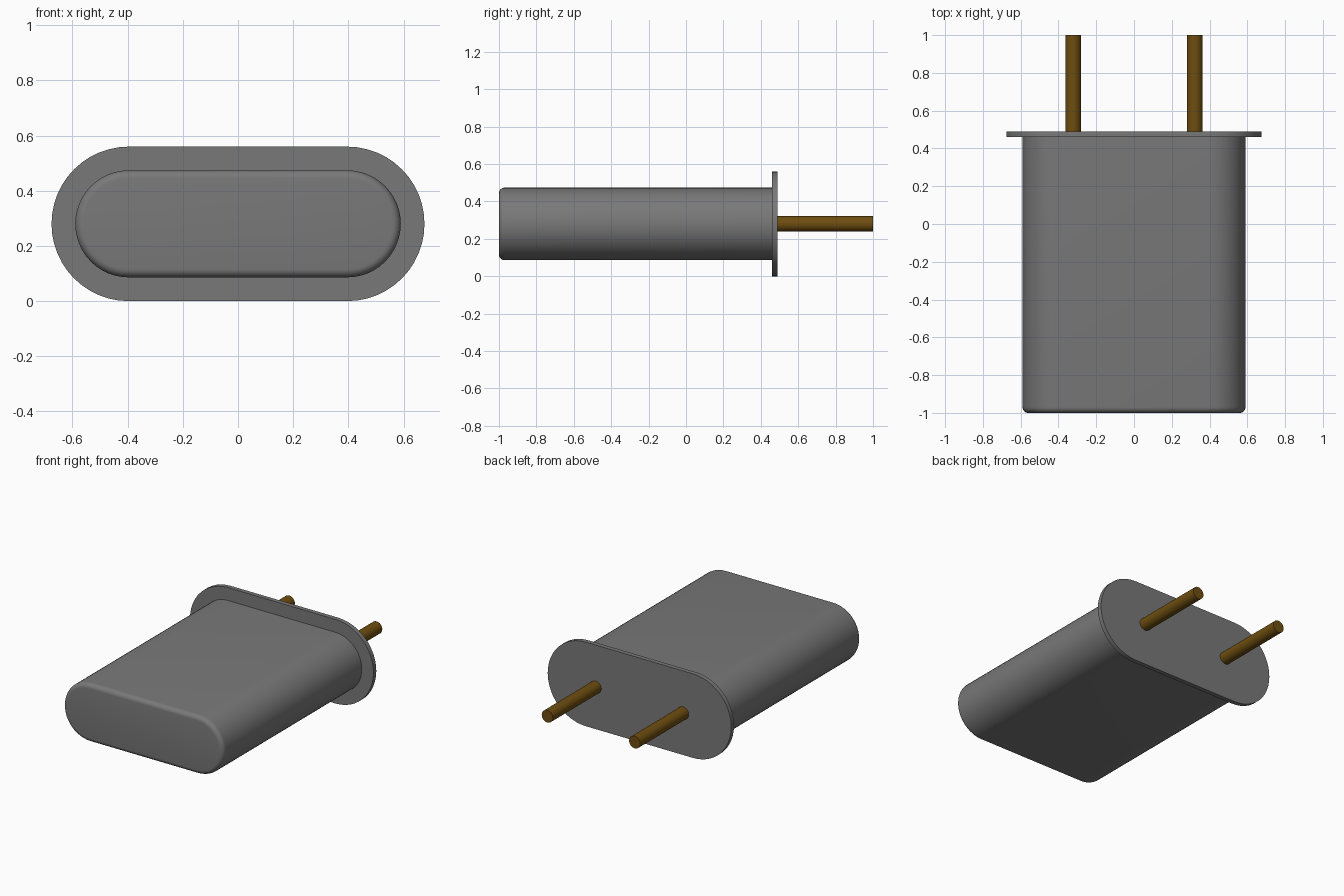
import bpy, bmesh, math

cube = bpy.data.objects.get("Cube")
if cube:
    bpy.data.objects.remove(cube, do_unlink=True)

MID_Z = 0.28       # height of the long axis
HALF_SPAN = 0.396  # distance from centre to each round end's centre


def material(name, rgb, metallic=0.0):
    m = bpy.data.materials.new(name)
    m.diffuse_color = (*rgb, 1)
    m.use_nodes = True
    bsdf = m.node_tree.nodes["Principled BSDF"]
    bsdf.inputs["Base Color"].default_value = (*rgb, 1)
    return m


grey = material("grey metal", (0.19, 0.19, 0.19))
brass = material("dark brass", (0.155, 0.075, 0.005))


def stadium(r, half_span, steps=24):
    """Outline of two half circles joined by straight sides, as (x, z)."""
    pts = []
    for cx, start in ((half_span, -math.pi / 2), (-half_span, math.pi / 2)):
        for i in range(steps + 1):
            a = start + math.pi * i / steps
            pts.append((cx + r * math.cos(a), MID_Z + r * math.sin(a)))
    return pts


def finish(obj, mat):
    obj.data.materials.append(mat)
    bpy.ops.object.select_all(action='DESELECT')
    obj.select_set(True)
    bpy.context.view_layer.objects.active = obj
    bpy.ops.object.shade_smooth_by_angle(angle=math.radians(35))


def loft(name, sections, mat):
    """Join stadium sections, given as (y, radius), and cap both ends."""
    bm = bmesh.new()
    rings = [[bm.verts.new((x, y, z)) for x, z in stadium(r, HALF_SPAN)]
             for y, r in sections]
    n = len(rings[0])
    for a, b in zip(rings, rings[1:]):
        for i in range(n):
            j = (i + 1) % n
            bm.faces.new((a[i], a[j], b[j], b[i]))
    bm.faces.new(rings[0])
    bm.faces.new(rings[-1])
    bmesh.ops.recalc_face_normals(bm, faces=bm.faces)
    mesh = bpy.data.meshes.new(name)
    bm.to_mesh(mesh)
    bm.free()
    obj = bpy.data.objects.new(name, mesh)
    bpy.context.collection.objects.link(obj)
    finish(obj, mat)


# Case with a rounded front edge
R, FILLET = 0.194, 0.03
edge = [(-1 + FILLET * (1 - math.sin(a)), R - FILLET * (1 - math.cos(a)))
        for a in (math.pi / 2 * (1 - i / 6) for i in range(7))]
loft("case", edge + [(0.46, R)], grey)

# Thin flange at the back of the case
loft("flange", [(0.46, 0.28), (0.49, 0.28)], grey)

# Two pins
for side, x in (("left", 0.322), ("right", -0.322)):
    bpy.ops.mesh.primitive_cylinder_add(
        vertices=32, radius=0.041, depth=0.52,
        location=(x, 0.74, MID_Z), rotation=(math.pi / 2, 0, 0))
    pin = bpy.context.object
    pin.name = side + "_pin"
    finish(pin, brass)
